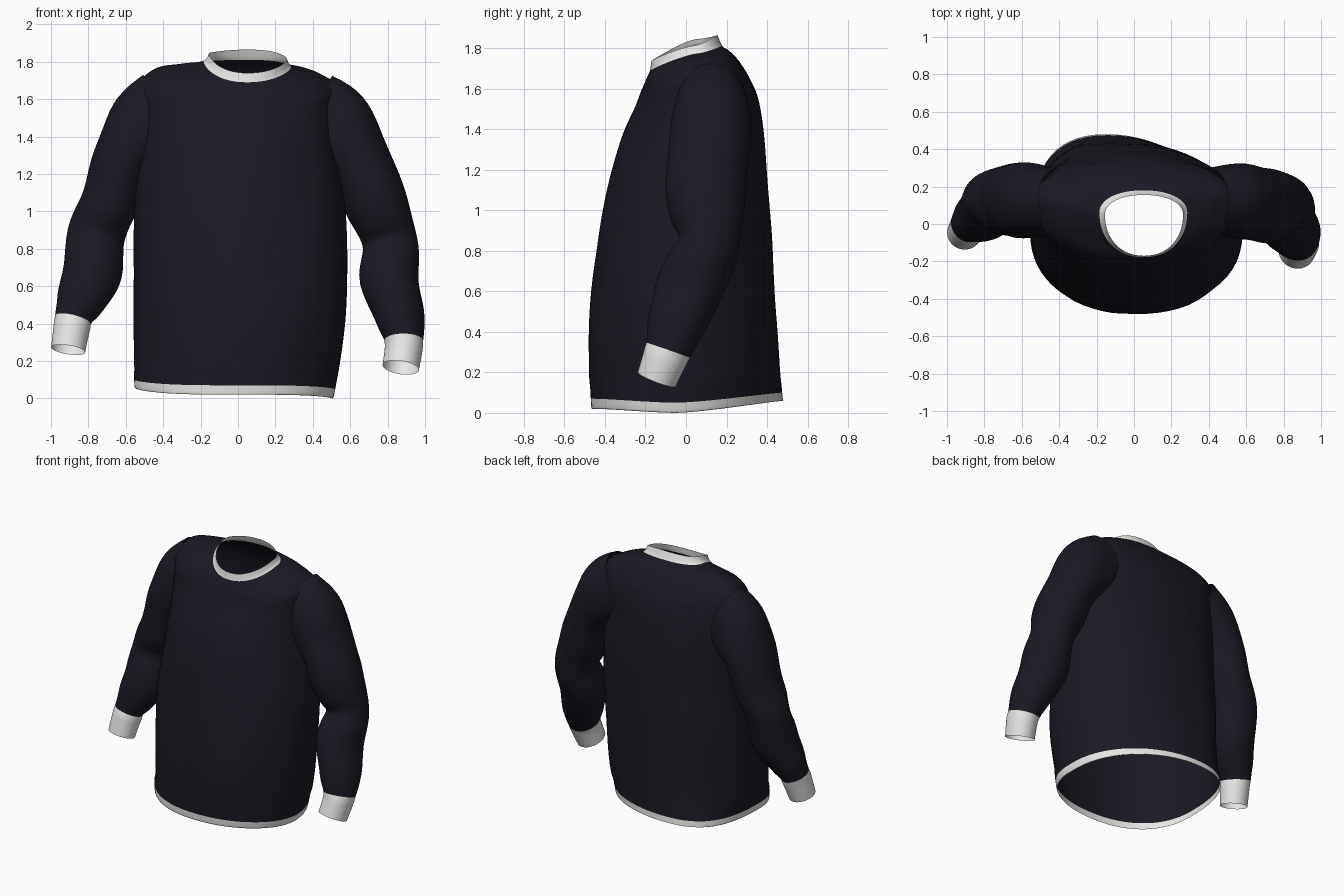
import bpy, bmesh, math
from mathutils import Vector, noise

if "Cube" in bpy.data.objects:
    bpy.data.objects.remove(bpy.data.objects["Cube"])

SIDES = 64
STEPS = 6


def material(name, rgb):
    m = bpy.data.materials.new(name)
    m.use_nodes = True
    m.diffuse_color = (*rgb, 1)
    m.node_tree.nodes["Principled BSDF"].inputs["Base Color"].default_value = (*rgb, 1)
    return m


NAVY = material("dark navy fabric", (0.0095, 0.0098, 0.017))
WHITE = material("white ribbing", (0.8, 0.8, 0.79))


def smooth_rows(keys):
    """Catmull-Rom interpolation between key rows, STEPS rows per span."""
    rows = []
    for i in range(len(keys) - 1):
        quad = [keys[max(i - 1, 0)], keys[i], keys[i + 1], keys[min(i + 2, len(keys) - 1)]]
        for s in range(STEPS):
            t = s / STEPS
            rows.append([b + t / 2 * (c - a + t * (2 * a - 5 * b + 4 * c - d + t * (3 * (b - c) + d - a)))
                         for a, b, c, d in zip(*quad)])
    rows.append(list(keys[-1]))
    return rows


def skin(name, rings, mat):
    """Open tube through a list of point rings."""
    bm = bmesh.new()
    loops = [[bm.verts.new(p) for p in ring] for ring in rings]
    for low, high in zip(loops, loops[1:]):
        for k in range(SIDES):
            n = (k + 1) % SIDES
            bm.faces.new((low[k], low[n], high[n], high[k]))
    me = bpy.data.meshes.new(name)
    bm.to_mesh(me)
    bm.free()
    me.materials.append(mat)
    me.shade_smooth()
    ob = bpy.data.objects.new(name, me)
    bpy.context.collection.objects.link(ob)


def angles():
    return [math.tau * k / SIDES for k in range(SIDES)]


def rounded(v, power):
    return math.copysign(abs(v) ** power, v)


def body_ring(row):
    xl, xr, yf, yb, ym, zl, zr, zf, zb = row
    ring = []
    for a in angles():
        c, s = math.cos(a), math.sin(a)
        cc, ss = rounded(c, 0.93), rounded(s, 0.93)
        x = (xl + xr) / 2 + cc * (xr - xl) / 2
        y = ym + ss * ((yb - ym) if s > 0 else (ym - yf))
        side = zl + (zr - zl) * (c + 1) / 2
        z = side + ((zb if s > 0 else zf) - side) * abs(s) ** 1.25
        # the back hangs a little to one side, and the cloth is softly creased
        x -= 0.13 * max(s, 0) ** 2 * max(0, 1 - z / 1.7)
        fold = 0.012 * noise.noise(Vector((x * 5, y * 5, z * 2.2)))
        if 0.15 < z < 1.6:
            x, y = x + c * fold, y + s * fold
        ring.append((x, y, z))
    return ring


# Torso: left x, right x, front y, back y, side y, then z at left, right, front, back
torso = [
    (-0.55, 0.505, -0.465, 0.48, -0.05, 0.055, 0.0, 0.02, 0.06),
    (-0.555, 0.52, -0.47, 0.475, -0.05, 0.10, 0.05, 0.07, 0.1),
    (-0.555, 0.575, -0.48, 0.45, -0.02, 0.4, 0.4, 0.4, 0.4),
    (-0.56, 0.585, -0.44, 0.43, 0.01, 0.8, 0.8, 0.8, 0.8),
    (-0.545, 0.565, -0.385, 0.41, 0.06, 1.1, 1.1, 1.1, 1.1),
    (-0.53, 0.53, -0.315, 0.385, 0.1, 1.36, 1.36, 1.35, 1.36),
    (-0.54, 0.54, -0.25, 0.355, 0.13, 1.54, 1.54, 1.51, 1.55),
    (-0.53, 0.53, -0.22, 0.31, 0.13, 1.68, 1.67, 1.59, 1.66),
    (-0.44, 0.44, -0.195, 0.255, 0.12, 1.765, 1.735, 1.65, 1.745),
    (-0.3, 0.36, -0.185, 0.21, 0.09, 1.79, 1.765, 1.672, 1.79),
    (-0.185, 0.285, -0.178, 0.18, 0.06, 1.805, 1.775, 1.69, 1.81),
    (-0.155, 0.262, -0.17, 0.155, 0.05, 1.845, 1.815, 1.74, 1.865),
]
rings = [body_ring(r) for r in smooth_rows(torso)]
skin("hem_band", rings[:STEPS + 1], WHITE)
skin("torso", rings[STEPS:-STEPS], NAVY)
skin("collar", rings[-STEPS - 1:], WHITE)


def sleeve(side, keys):
    """Key rows: centre x, y, z, then radius across and radius in depth."""
    rows = smooth_rows(keys)
    rings = []
    elbow = keys[4][2]
    for i, (x, y, z, ru, rv) in enumerate(rows):
        t = Vector(rows[min(i + 1, len(rows) - 1)][:3]) - Vector(rows[max(i - 1, 0)][:3])
        t.normalize()
        u = Vector((0, 1, 0)).cross(t).normalized()
        v = t.cross(u)
        crease = math.exp(-((z - elbow) / 0.07) ** 2)
        on_cloth = i < len(rows) - STEPS
        ring = []
        for a in angles():
            c, s = math.cos(a), math.sin(a)
            p = Vector((x, y, z)) + u * (c * ru) + v * (s * rv)
            if on_cloth:
                # the cloth tucks in at the front of the elbow
                fold = 0.014 * noise.noise(p * 4) - 0.03 * crease * max(-s, 0)
                p += (u * c + v * s) * fold
            ring.append(p)
        rings.append(ring)
    skin(side + "_sleeve", rings[:-STEPS], NAVY)
    skin(side + "_cuff", rings[-STEPS - 1:], WHITE)


sleeve("left", [
    (0.39, 0.13, 1.53, 0.225, 0.17),
    (0.51, 0.125, 1.45, 0.22, 0.195),
    (0.635, 0.11, 1.28, 0.175, 0.2),
    (0.73, 0.095, 1.06, 0.17, 0.195),
    (0.81, 0.1, 0.84, 0.15, 0.17),
    (0.812, 0.025, 0.63, 0.157, 0.165),
    (0.862, -0.045, 0.45, 0.135, 0.14),
    (0.888, -0.09, 0.31, 0.105, 0.115),
    (0.87, -0.145, 0.165, 0.098, 0.1),
])
sleeve("right", [
    (-0.38, 0.13, 1.53, 0.235, 0.17),
    (-0.49, 0.12, 1.45, 0.215, 0.195),
    (-0.605, 0.13, 1.29, 0.165, 0.2),
    (-0.685, 0.13, 1.06, 0.155, 0.185),
    (-0.755, 0.11, 0.87, 0.16, 0.165),
    (-0.78, 0.075, 0.68, 0.158, 0.15),
    (-0.84, 0.025, 0.52, 0.13, 0.13),
    (-0.88, -0.005, 0.42, 0.102, 0.105),
    (-0.908, -0.05, 0.26, 0.092, 0.09),
])
